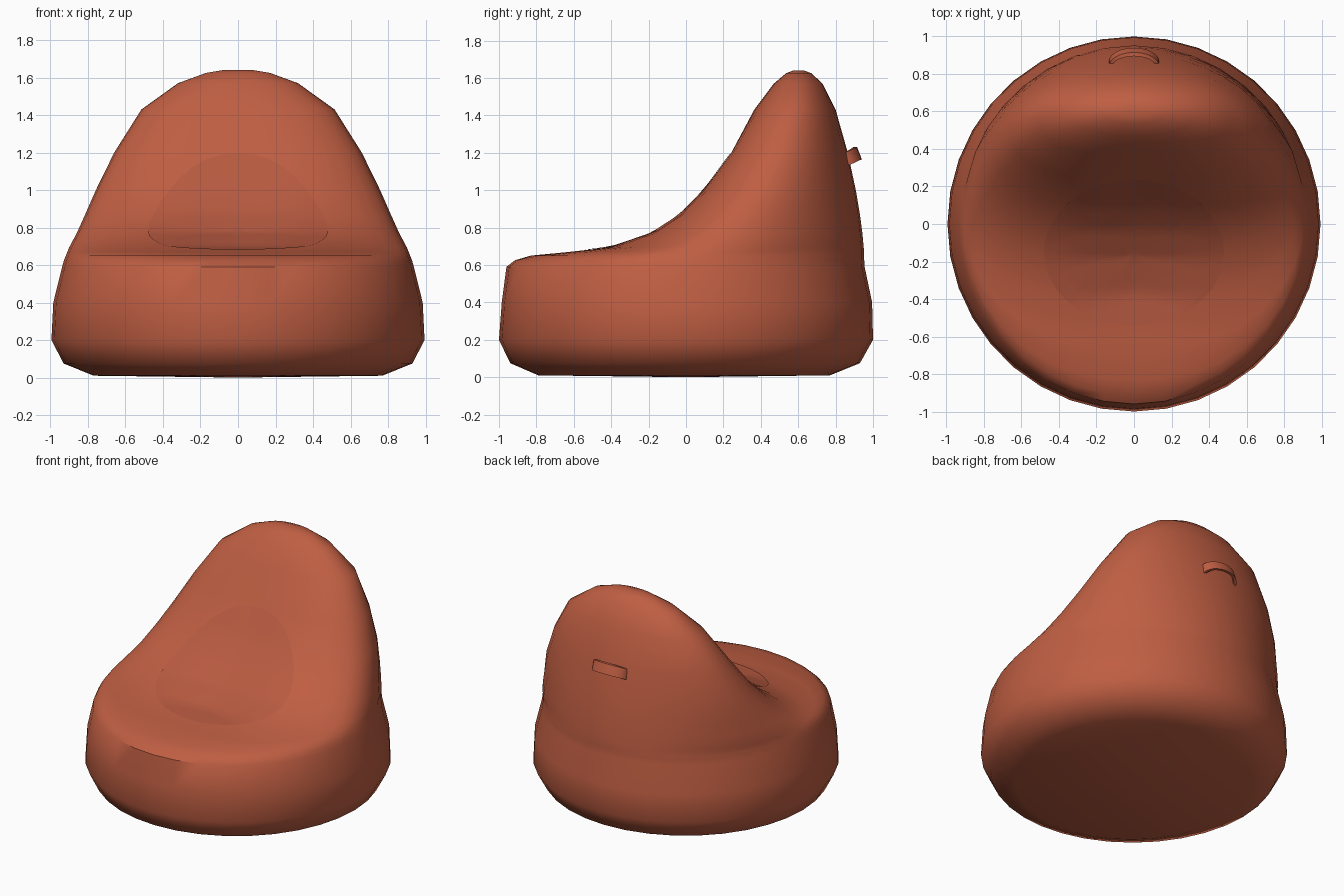
import bpy, bmesh, math
from mathutils import Vector
from mathutils.bvhtree import BVHTree

if "Cube" in bpy.data.objects:
    bpy.data.objects.remove(bpy.data.objects["Cube"])


def material(name, color):
    m = bpy.data.materials.new(name)
    m.diffuse_color = color
    m.use_nodes = True
    m.node_tree.nodes["Principled BSDF"].inputs["Base Color"].default_value = m.diffuse_color
    return m


def finish(bm, name, mat, angle):
    bmesh.ops.recalc_face_normals(bm, faces=bm.faces)
    mesh = bpy.data.meshes.new(name)
    bm.to_mesh(mesh)
    ob = bpy.data.objects.new(name, mesh)
    bpy.context.collection.objects.link(ob)
    mesh.materials.append(mat)
    bpy.ops.object.select_all(action='DESELECT')
    ob.select_set(True)
    bpy.context.view_layer.objects.active = ob
    bpy.ops.object.shade_smooth_by_angle(angle=math.radians(angle))
    return ob


def bridge(bm, a, b):
    n = len(a)
    for i in range(n):
        bm.faces.new((a[i], a[(i + 1) % n], b[(i + 1) % n], b[i]))


fabric = material("fabric", (0.52, 0.112, 0.055, 1))
seat_fabric = material("seat_fabric", (0.48, 0.103, 0.052, 1))

# Body slices: z, front y, widest y, back y, half width, squareness front, back, dent depth
SLICES = [
    (0.01, -0.79, 0.00, 0.77, 0.77, 2.0, 2.0, 0),
    (0.075, -0.94, 0.00, 0.93, 0.93, 2.0, 2.0, 0),
    (0.20, -1.00, 0.00, 1.00, 0.995, 2.0, 2.0, 0),
    (0.40, -0.985, 0.00, 0.995, 0.985, 2.0, 2.0, 0),
    (0.59, -0.96, 0.00, 0.955, 0.938, 2.0, 2.0, 0),
    (0.625, -0.915, 0.01, 0.953, 0.928, 2.0, 2.0, 0),
    (0.65, -0.85, 0.03, 0.952, 0.918, 2.05, 2.0, 0.02),
    (0.67, -0.69, 0.06, 0.952, 0.91, 2.1, 1.97, 0.08),
    (0.695, -0.46, 0.11, 0.95, 0.90, 2.2, 1.95, 0.10),
    (0.77, -0.22, 0.21, 0.943, 0.86, 2.3, 1.93, 0.05),
    (0.87, -0.06, 0.31, 0.93, 0.815, 2.35, 1.9, 0.035),
    (1.00, 0.07, 0.41, 0.908, 0.758, 2.35, 1.9, 0.03),
    (1.20, 0.215, 0.50, 0.865, 0.66, 2.35, 1.93, 0.03),
    (1.43, 0.355, 0.57, 0.80, 0.515, 2.3, 2.0, 0.01),
    (1.57, 0.47, 0.59, 0.73, 0.32, 2.2, 2.0, 0),
    (1.625, 0.535, 0.60, 0.67, 0.17, 2.1, 2.0, 0),
    (1.64, 0.575, 0.60, 0.63, 0.08, 2.0, 2.0, 0),
]
SEG = 36
bm = bmesh.new()
rings = []
for z, yf, yc, yb, hw, nf, nb, dent in SLICES:
    ring = []
    for i in range(SEG):
        a = 2 * math.pi * i / SEG
        c, s = math.cos(a), math.sin(a)
        p = 2 / nf if s < 0 else 2 / nb
        x = hw * math.copysign(abs(c) ** p, c)
        y = yc + (yb - yc if s >= 0 else yf - yc) * abs(s) ** p
        if s < 0:  # hollow worn into the seat and backrest
            y += dent * math.exp(-(x / 0.3) ** 2)
        ring.append(bm.verts.new((x, y, z)))
    rings.append(ring)
for a, b in zip(rings, rings[1:]):
    bridge(bm, a, b)
bm.faces.new(rings[-1])
# slightly domed underside reaching the floor
centre = bm.verts.new((0, 0, 0))
for i in range(SEG):
    bm.faces.new((rings[0][i], centre, rings[0][(i + 1) % SEG]))
finish(bm, "beanbag_body", fabric, 42)
bm.normal_update()
tree = BVHTree.FromBMesh(bm)
bm.free()

# Seat patch draped over the hollow of the body
bm = bmesh.new()


def drape(x, y):
    hit, normal, _, _ = tree.ray_cast(Vector((x, y, 3)), Vector((0, 0, -1)))
    return bm.verts.new(hit + normal * 0.004)


middle = drape(0, -0.15)
prev = None
for k in range(1, 11):
    r = k / 10
    ring = [drape(0.48 * r * math.cos(2 * math.pi * i / SEG),
                  -0.15 + 0.39 * r * math.sin(2 * math.pi * i / SEG)) for i in range(SEG)]
    if prev:
        bridge(bm, prev, ring)
    else:
        for i in range(SEG):
            bm.faces.new((middle, ring[i], ring[(i + 1) % SEG]))
    prev = ring
ob = finish(bm, "seat_patch", seat_fabric, 60)
bm.free()
if sum(p.normal.z for p in ob.data.polygons) < 0:
    ob.data.flip_normals()

# Carry handle: a curved, tilted strap on the upper back
bm = bmesh.new()
sections = []
for i in range(13):
    a = math.pi * i / 12
    c, s = math.cos(a), math.sin(a)
    sec = []
    for r, d in ((0, 0), (0, 1), (0.02, 1), (0.02, 0)):
        sec.append(bm.verts.new(((0.115 + r) * c,
                                 0.84 + (0.055 + r) * s + 0.025 * d,
                                 1.195 + 0.035 * s - 0.065 * d)))
    sections.append(sec)
for a, b in zip(sections, sections[1:]):
    bridge(bm, a, b)
bm.faces.new(sections[0])
bm.faces.new(sections[-1])
finish(bm, "carry_handle", fabric, 35)
bm.free()
